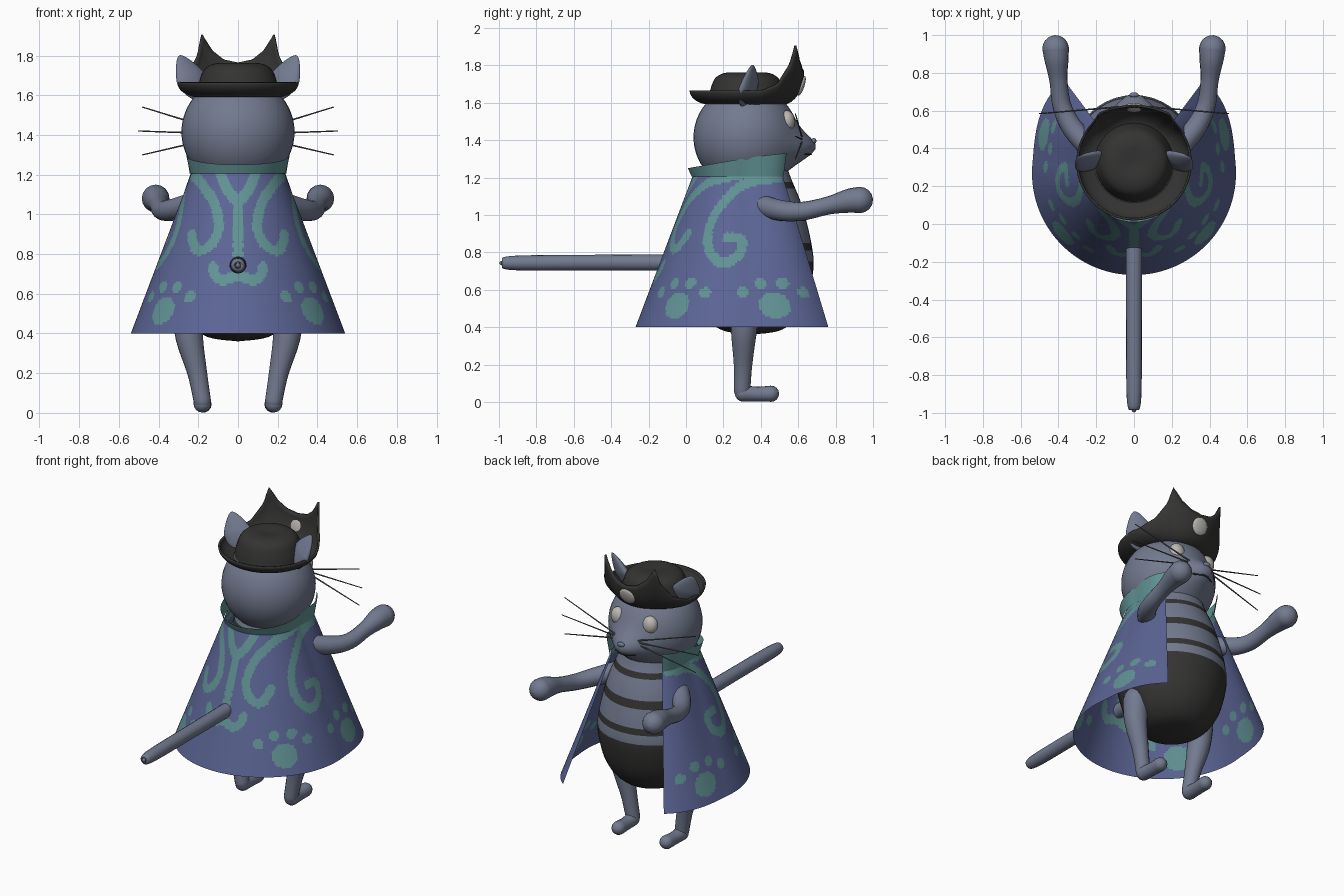
import bpy, bmesh, math
from mathutils import Vector, Quaternion

cube = bpy.data.objects.get("Cube")
if cube:
    bpy.data.objects.remove(cube, do_unlink=True)


def material(name, color):
    m = bpy.data.materials.new(name)
    m.use_nodes = True
    m.diffuse_color = (*color, 1)
    m.node_tree.nodes["Principled BSDF"].inputs["Base Color"].default_value = (*color, 1)
    return m


FUR = material("slate fur", (.17, .195, .275))
DARK = material("black", (.035, .034, .033))
BLUE = material("cape blue", (.105, .13, .30))
TEAL = material("pattern teal", (.12, .29, .30))
PALE = material("pale grey", (.50, .48, .45))
WHISKER = material("whisker grey", (.11, .11, .11))


def finish(name, bm, *mats, smooth=True):
    bmesh.ops.recalc_face_normals(bm, faces=bm.faces)
    mesh = bpy.data.meshes.new(name)
    bm.to_mesh(mesh)
    bm.free()
    for m in mats:
        mesh.materials.append(m)
    if smooth:
        mesh.shade_smooth()
    ob = bpy.data.objects.new(name, mesh)
    bpy.context.collection.objects.link(ob)
    return ob


def skin(bm, rows, closed):
    """Join rows of points with quads."""
    rows = [[bm.verts.new(p) for p in row] for row in rows]
    for a, b in zip(rows, rows[1:]):
        n = len(a)
        for i in range(n if closed else n - 1):
            j = (i + 1) % n
            bm.faces.new((a[i], a[j], b[j], b[i]))
    return rows


def spline(points, steps=6):
    """Smooth curve through points of any dimension."""
    pts = [Vector(p) for p in points]
    out = []
    for i in range(len(pts) - 1):
        p0, p1, p2, p3 = pts[max(i - 1, 0)], pts[i], pts[i + 1], pts[min(i + 2, len(pts) - 1)]
        for k in range(steps):
            t = k / steps
            out.append(.5 * (2 * p1 + (p2 - p0) * t + (2 * p0 - 5 * p1 + 4 * p2 - p3) * t * t
                             + (3 * p1 - p0 - 3 * p2 + p3) * t ** 3))
    return out + [pts[-1]]


def tube(name, points, mat, sides=16):
    """Round-ended limb through points (x, y, z, radius)."""
    path = [(p.to_3d(), p.w) for p in spline(points)]
    first, last = path[0], path[-1]
    d0 = (first[0] - path[1][0]).normalized()
    d1 = (last[0] - path[-2][0]).normalized()
    angles = [math.radians(a) for a in (88, 65, 42, 20)]
    start = [(first[0] + d0 * first[1] * math.sin(a), first[1] * math.cos(a)) for a in angles]
    end = [(last[0] + d1 * last[1] * math.sin(a), last[1] * math.cos(a)) for a in reversed(angles)]
    path = start + path + end
    tan = Vector((0, 0, 1))
    q = Quaternion()
    rows = []
    for i, (p, r) in enumerate(path):
        new = (path[min(i + 1, len(path) - 1)][0] - path[max(i - 1, 0)][0]).normalized()
        q = tan.rotation_difference(new) @ q
        tan = new
        ring = [math.tau * k / sides for k in range(sides)]
        rows.append([p + q @ Vector((r * math.cos(a), r * math.sin(a), 0)) for a in ring])
    bm = bmesh.new()
    rows = skin(bm, rows, True)
    bm.faces.new(rows[0])
    bm.faces.new(rows[-1])
    return finish(name, bm, mat)


def ball(name, loc, scale, mat, rot=(0, 0, 0), shape=None):
    bm = bmesh.new()
    bmesh.ops.create_uvsphere(bm, u_segments=40, v_segments=28, radius=1)
    for v in bm.verts:
        if shape:
            shape(v.co)
        v.co *= Vector(scale)
    ob = finish(name, bm, mat)
    ob.location = loc
    ob.rotation_euler = [math.radians(a) for a in rot]
    return ob


def lathe(name, profile, y, mats, sides=40):
    bm = bmesh.new()
    rows = [[(max(p.x, .001) * math.sin(math.tau * k / sides),
              y + max(p.x, .001) * math.cos(math.tau * k / sides), p.y) for k in range(sides)]
            for p in spline(profile, 12)]
    skin(bm, rows, True)
    return bm


# Torso with dark belly and stripes
bm = lathe("torso", [(0, .36), (.17, .39), (.28, .51), (.33, .7), (.32, .85), (.27, 1.05),
                     (.21, 1.2), (.17, 1.32)], .35, None)
for f in bm.faces:
    z = f.calc_center_median().z
    stripe = any(abs(z - c) < w for c, w in ((.83, .022), (1.0, .024), (1.16, .016)))
    f.material_index = int(z < .75 or stripe)
finish("torso", bm, FUR, DARK)


# Head with the muzzle drawn forward
def muzzle(co):
    if co.y > 0:
        co.y += .36 * math.exp(-(co.x / .42) ** 2 - ((co.z + .2) / .3) ** 2)


ball("head", (0, .32, 1.415), (.285, .28, .28), FUR, shape=muzzle)
tube("mouth", [(-.07, .638, 1.325, .005), (0, .668, 1.325, .005), (.07, .638, 1.325, .005)], DARK, 6)
ball("nose", (0, .683, 1.395), (.025, .014, .016), FUR)


def ear_taper(co):
    k = 1 - .45 * max(co.z, 0)
    co.x *= k
    co.y *= k


# Paired parts
for s, side in ((1, "left"), (-1, "right")):
    ball(side + "_eye", (s * .115, .54, 1.5), (.05, .042, .058), PALE, (0, s * 8, 0))
    ball(side + "_ear", (s * .24, .335, 1.69), (.085, .032, .125), FUR, (-22, s * 17, -s * 35), ear_taper)
    tube(side + "_arm", [(s * .2, .37, 1.06, .06), (s * .32, .5, 1.025, .056), (s * .38, .62, 1.02, .05),
                         (s * .4, .76, 1.05, .048), (s * .41, .87, 1.075, .064),
                         (s * .415, .93, 1.08, .07)], FUR)
    tube(side + "_leg", [(s * .25, .32, .52, .08), (s * .245, .31, .38, .07), (s * .205, .305, .2, .05),
                         (s * .18, .3, .06, .044)], FUR)
    tube(side + "_foot", [(s * .18, .305, .046, .044), (s * .178, .38, .042, .04),
                          (s * .176, .455, .044, .043)], FUR)
    for i, (dx, z) in enumerate(((.48, 1.54), (.5, 1.42), (.48, 1.3))):
        tube(f"{side}_whisker_{i}", [(s * .08, .62, 1.405 + (z - 1.42) * .1, .005),
                                     (s * dx, .585, z, .003)], WHISKER, 6)

tube("tail", [(0, .05, .745, .044), (0, -.5, .745, .042), (0, -.93, .743, .038), (0, -.985, .743, .012)], FUR)


# Cape: an open cone whose angle runs from the back (0) to each front edge
EDGE = 143
CENTRE = .27


def cape_radius(z):
    return .23 + (1.22 - z) * .378


def cape_point(t, z, flare=0):
    k = min(max((abs(t) - 95) / (EDGE - 95), 0), 1)
    r = cape_radius(z) + flare + .075 * k * k * (3 - 2 * k)
    a = math.radians(t)
    return (r * math.sin(a), CENTRE - r * math.cos(a), z)


strokes = [
    [(0, 1.06), (0, .92), (0, .74)],
    [(0, 1.06), (12, 1.13), (24, 1.22)],
    [(105, 1.22), (75, 1.2), (50, 1.165), (26, 1.07), (17, .95), (21, .85), (33, .82), (42, .9)],
    [(135, 1.2), (110, 1.18), (88, 1.13), (68, 1.0), (65, .85), (78, .745), (92, .79), (94, .87), (82, .88)],
    [(0, .7), (9, .67), (15, .69), (18, .735)],
]
dots = [p for line in strokes for p in spline(line, 5)]
blobs = []
for c in (50, 113):
    blobs.append((c, .515, .08, .07))
    blobs += [(c + d, z, .034, .028) for d, z in ((-19, .585), (-7, .635), (7, .635), (19, .585))]


def patterned(t, z):
    k = math.radians(1) * cape_radius(z)
    if any(((t - c) * k / a) ** 2 + ((z - h) / b) ** 2 < 1 for c, h, a, b in blobs):
        return True
    return any(((t - p.x) * k) ** 2 + (z - p.y) ** 2 < .027 ** 2 for p in dots)


COLS, ROWS = 190, 72
bm = bmesh.new()
angles = [-EDGE + 2 * EDGE * i / COLS for i in range(COLS + 1)]
skin(bm, [[cape_point(t, .4 + .82 * j / ROWS) for t in angles] for j in range(ROWS + 1)], False)
for f in bm.faces:
    c = f.calc_center_median()
    t = abs(math.degrees(math.atan2(c.x, CENTRE - c.y)))
    f.material_index = int(patterned(t, c.z))
finish("cape", bm, BLUE, TEAL)

# Flared collar rising toward the front
bm = bmesh.new()
lower = [cape_point(t, 1.205, .004) for t in angles]
upper = []
for t in angles:
    x, y, z = cape_point(t, 1.22, .03)
    upper.append((x, y, 1.25 + .045 * (1 - math.cos(math.radians(t)))))
skin(bm, [lower, upper], False)
finish("collar", bm, TEAL)

# Hat crown
bm = lathe("crown", [(.21, 1.6), (.195, 1.67), (.165, 1.735), (.1, 1.762), (0, 1.755)], .325, None)
finish("hat_crown", bm, DARK)

# Hat brim, turned up into two points above the face
HEIGHTS = [(0, .10), (14, .115), (25, .16), (35, .24), (41, .14), (56, .04), (75, 0), (181, 0)]


def lift(a):
    for (a0, h0), (a1, h1) in zip(HEIGHTS, HEIGHTS[1:]):
        if a0 <= a <= a1:
            return .07 + h0 + (h1 - h0) * (a - a0) / (a1 - a0)


bm = bmesh.new()
rows = []
for j in range(11):
    u = math.radians(9 * j)
    row = []
    for k in range(144):
        deg = k * 2.5
        h = lift(min(deg, 360 - deg))
        r = .19 + (.11 + .12 * max(h - .17, 0)) * math.sin(u)
        a = math.radians(deg)
        row.append((r * math.sin(a), .325 + r * math.cos(a), 1.595 + h * (1 - math.cos(u))))
    rows.append(row)
skin(bm, rows, True)
brim = finish("hat_brim", bm, DARK)
mod = brim.modifiers.new("thickness", "SOLIDIFY")
mod.thickness = .012
mod.offset = 0

# Badge on the front of the hat
ball("hat_badge", (0, .617, 1.69), (.055, .016, .055), PALE, (-19, 0, 0))
